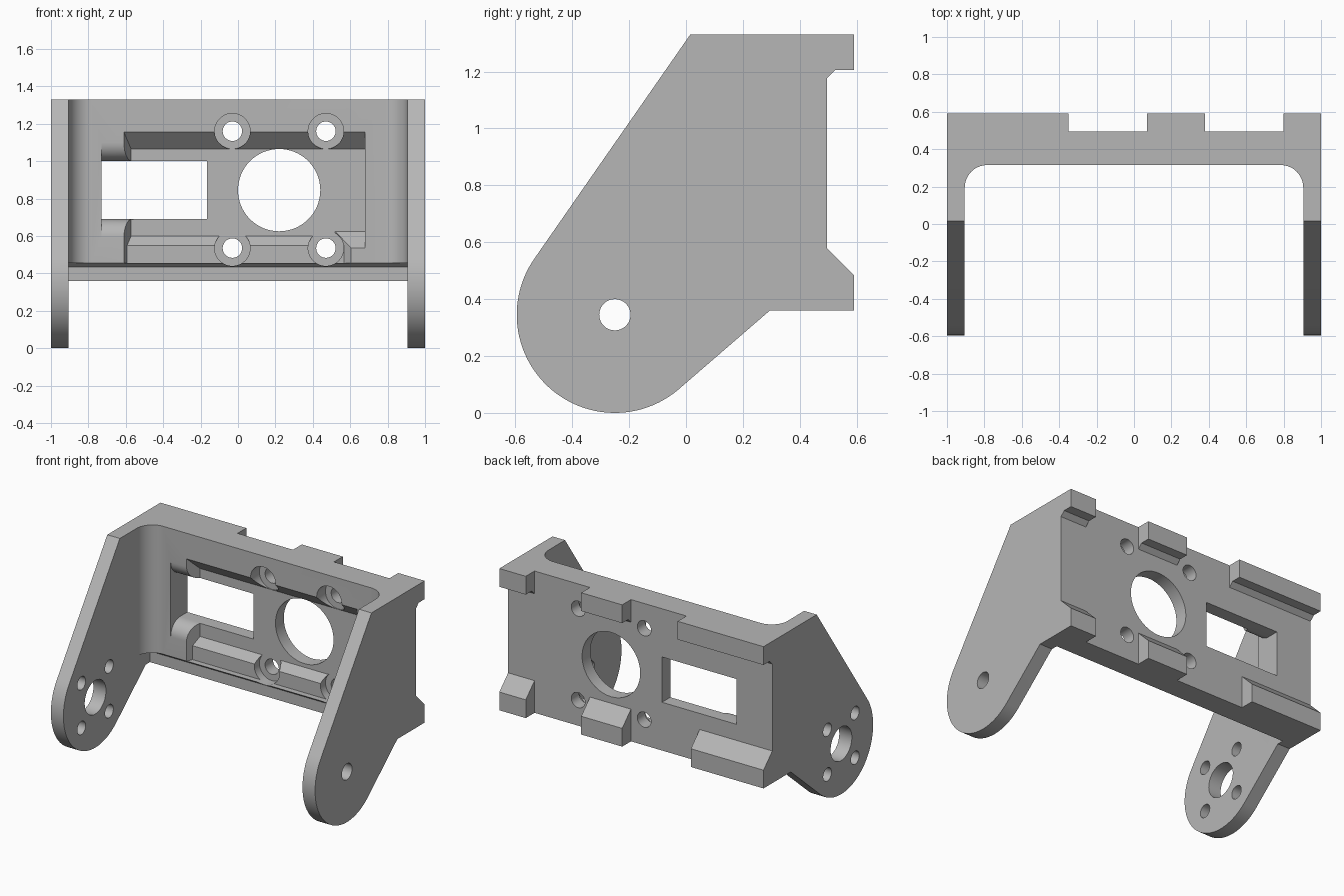
import bpy, bmesh, math
from mathutils import Vector

cube = bpy.data.objects.get("Cube")
if cube:
    bpy.data.objects.remove(cube, do_unlink=True)

gray = bpy.data.materials.new("plain gray")
gray.use_nodes = True
gray.diffuse_color = (0.47, 0.47, 0.47, 1)
gray.node_tree.nodes["Principled BSDF"].inputs["Base Color"].default_value = gray.diffuse_color


def make_object(name, bm):
    bmesh.ops.recalc_face_normals(bm, faces=bm.faces)
    mesh = bpy.data.meshes.new(name)
    bm.to_mesh(mesh)
    bm.free()
    mesh.materials.append(gray)
    obj = bpy.data.objects.new(name, mesh)
    bpy.context.collection.objects.link(obj)
    return obj


def prism(name, points, axis, lo, hi):
    """Extrude a 2D outline along an axis; the outline uses the other two axes in order."""
    def place(p, t):
        c = list(p)
        c.insert("xyz".index(axis), t)
        return Vector(c)
    bm = bmesh.new()
    face = bm.faces.new([bm.verts.new(place(p, lo)) for p in points])
    new = bmesh.ops.extrude_face_region(bm, geom=[face])["geom"]
    shift = place((0, 0), hi - lo)
    bmesh.ops.translate(bm, vec=shift, verts=[v for v in new if isinstance(v, bmesh.types.BMVert)])
    return make_object(name, bm)


def hull(name, points):
    bm = bmesh.new()
    for p in points:
        bm.verts.new(p)
    bmesh.ops.convex_hull(bm, input=bm.verts)
    return make_object(name, bm)


def arc(cx, cy, r, start, end, n):
    angles = [math.radians(start + (end - start) * i / n) for i in range(n + 1)]
    return [(cx + r * math.cos(a), cy + r * math.sin(a)) for a in angles]


def circle(cx, cy, r, n=48):
    return arc(cx, cy, r, 0, 360, n)[:-1]


def rect(a0, a1, b0, b1):
    return [(a0, b0), (a1, b0), (a1, b1), (a0, b1)]


def combine(body, tool, operation="DIFFERENCE"):
    mod = body.modifiers.new("cut", "BOOLEAN")
    mod.operation = operation
    mod.solver = "EXACT"
    mod.object = tool
    graph = bpy.context.evaluated_depsgraph_get()
    mesh = bpy.data.meshes.new_from_object(body.evaluated_get(graph))
    body.modifiers.clear()
    body.data = mesh
    bpy.data.objects.remove(tool, do_unlink=True)


ARM_IN = 0.905      # inner face of the arms
WALL = 0.315        # front of the cross wall
FLOOR = 0.405       # floor of the front pocket
BACK = 0.495        # rear face between the ledges
PIVOT = (-0.25, 0.345)

# Side outline swept across the full width
side = [(0.015, 1.33), (0.59, 1.33), (0.59, 1.205), (0.525, 1.205), (BACK, 1.175),
        (BACK, 0.58), (0.59, 0.485), (0.59, 0.36), (0.295, 0.36)]
side += arc(*PIVOT, 0.345, -49.8, -215.5, 48)
bracket = prism("bracket", side, "x", -1, 1)

# Space between the arms, with rounded inner corners
r = 0.12
gap = [(-ARM_IN, -1), (ARM_IN, -1)]
gap += arc(ARM_IN - r, WALL - r, r, 0, 90, 14)
gap += arc(r - ARM_IN, WALL - r, r, 90, 180, 14)
combine(bracket, prism("gap", gap, "z", -0.2, 1.6))

# Undercut along the bottom of the wall
combine(bracket, prism("undercut", [(-1, -1), (0.34, -1), (0.34, 0.435), (WALL, 0.455), (-1, 0.455)],
                       "x", -ARM_IN, ARM_IN))

# Gaps in the rear ledges: (left end, right end, bottom, top)
for x0, x1, z0, z1 in ((-0.35, 0.07, 0.9, 1.6), (-0.45, 0.07, 0.1, 0.9), (0.38, 0.80, 0.1, 1.6)):
    combine(bracket, prism("ledge_gap", rect(BACK, 0.9, z0, z1), "x", x0, x1))

# Front pocket with sloped top and raised lower rib
pocket = [(0.2, 1.155), (WALL, 1.155), (FLOOR, 1.065), (FLOOR, 0.60),
          (0.355, 0.55), (0.355, 0.455), (0.2, 0.455)]
combine(bracket, prism("pocket", pocket, "x", -0.61, 0.68))

# Slanted pocket end and lower corner block
combine(bracket, prism("pocket_end", [(-0.61, WALL), (-0.565, 0.42), (-0.65, 0.42), (-0.65, 0.33)],
                       "z", 0.452, 1.158), "UNION")
corner = [(x, WALL, z) for x in (0.605, 0.70) for z in (0.455, 0.535)]
corner += [(x, 0.41, z) for x in (0.515, 0.70) for z in (0.45, 0.63)]
combine(bracket, hull("corner_block", corner), "UNION")

# Window with rounded upper and lower lips at its outer end
slot = arc(WALL + 0.1, 1.1, 0.1, 180, 270, 10) + [(0.8, 1.0), (0.8, 0.69)]
slot += arc(WALL + 0.1, 0.59, 0.1, 90, 180, 10) + [(0.2, 0.59), (0.2, 1.1)]
combine(bracket, prism("slot", slot, "x", -0.73, -0.56))
combine(bracket, prism("window", rect(-0.6, -0.165, 0.69, 1.0), "y", 0.2, 0.8))

# Large round opening and four counterbored screw holes
combine(bracket, prism("opening", circle(0.22, 0.845, 0.22, 64), "y", 0.2, 0.8))
for x in (-0.03, 0.47):
    for z in (0.535, 1.16):
        combine(bracket, prism("counterbore", circle(x, z, 0.095), "y", 0.2, 0.41))
        combine(bracket, prism("screw_hole", circle(x, z, 0.052, 32), "y", 0.2, 0.8))

# Pivot hole in the left arm; hub and four fixing holes in the right arm
combine(bracket, prism("pivot_hole", circle(*PIVOT, 0.055, 32), "x", 0.8, 1.2))
combine(bracket, prism("hub_hole", circle(*PIVOT, 0.115), "x", -1.2, -0.8))
for sy in (-1, 1):
    for sz in (-1, 1):
        spot = circle(PIVOT[0] + sy * 0.15, PIVOT[1] + sz * 0.153, 0.045, 32)
        combine(bracket, prism("fixing_hole", spot, "x", -1.2, -0.8))

# Smooth the rounds, keep the edges sharp
bpy.ops.object.select_all(action="DESELECT")
bracket.select_set(True)
bpy.context.view_layer.objects.active = bracket
bpy.ops.object.shade_smooth_by_angle(angle=math.radians(25))
